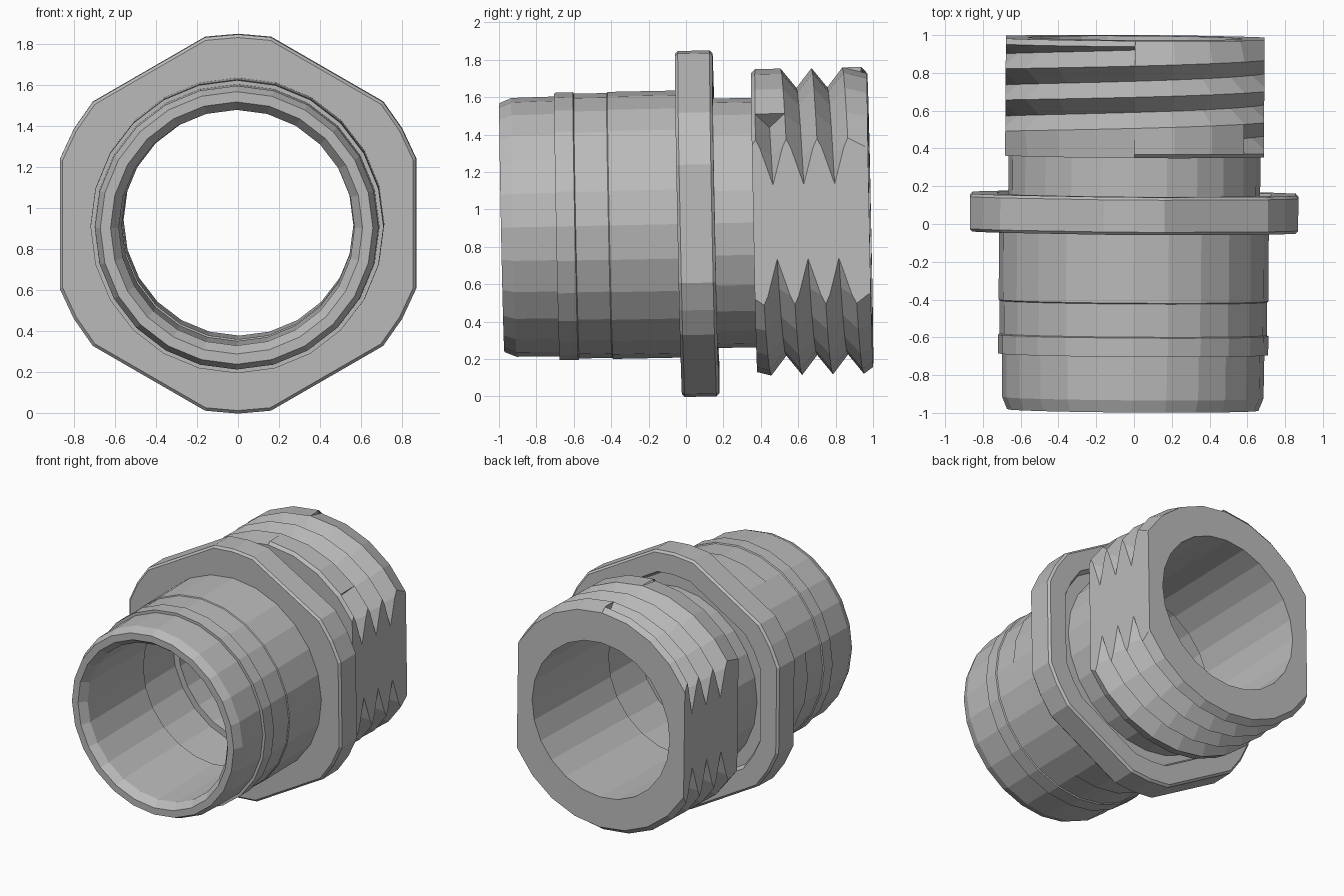
import bpy, bmesh, math
from mathutils import Matrix

cube = bpy.data.objects.get("Cube")
if cube:
    bpy.data.objects.remove(cube, do_unlink=True)

grey = bpy.data.materials.new("mid_grey")
grey.use_nodes = True
colour = (0.5, 0.5, 0.5, 1)
grey.diffuse_color = colour
grey.node_tree.nodes["Principled BSDF"].inputs["Base Color"].default_value = colour

# The whole fitting lies along y and leans slightly
PLACE = (Matrix.Translation((0, 0, 0.922)) @ Matrix.Rotation(math.radians(-0.4), 4, 'Z')
         @ Matrix.Rotation(math.radians(1.15), 4, 'X'))
SIDES = 24
BORE = 0.565


def skin(columns, closed=True):
    """Join closed (radius, y) profiles set at angles measured from the top."""
    bm = bmesh.new()
    rings = []
    for angle, profile in columns:
        a = math.radians(angle)
        rings.append([bm.verts.new((r * math.sin(a), y, r * math.cos(a))) for r, y in profile])
    pairs = list(zip(rings, rings[1:]))
    if closed:
        pairs.append((rings[-1], rings[0]))
    for p, q in pairs:
        for j in range(len(p)):
            k = (j + 1) % len(p)
            bm.faces.new((p[j], p[k], q[k], q[j]))
    return bm, rings


def finish(bm, name):
    bmesh.ops.remove_doubles(bm, verts=bm.verts[:], dist=0.0005)
    bmesh.ops.recalc_face_normals(bm, faces=bm.faces[:])
    bm.transform(PLACE)
    mesh = bpy.data.meshes.new(name)
    bm.to_mesh(mesh)
    bm.free()
    mesh.materials.append(grey)
    obj = bpy.data.objects.new(name, mesh)
    bpy.context.collection.objects.link(obj)
    return obj


# Sleeve and neck: outside, then back along the recessed bore
sleeve = [(0.615, -0.985), (0.665, -0.985), (0.692, -0.92), (0.695, -0.69),
          (0.715, -0.69), (0.716, -0.59), (0.708, -0.585), (0.708, -0.41),
          (0.714, -0.405), (0.714, 0.05), (0.667, 0.05), (0.667, 0.365),
          (BORE, 0.365), (BORE, 0.1), (0.61, 0.1), (0.61, -0.3),
          (BORE, -0.3), (BORE + 0.01, -0.93)]
bm, _ = skin([(360 * i / SIDES, sleeve) for i in range(SIDES)])
finish(bm, "sleeve_and_neck")

# Hexagonal collar with trimmed corners and a shallow dish behind
R = 0.925
collar = [(0.65, -0.04), (R - 0.015, -0.04), (R, -0.025), (R, 0.145),
          (R - 0.015, 0.16), (0.77, 0.16), (0.75, 0.115), (0.65, 0.115)]
bm, _ = skin([(60 * k + d, collar) for k in range(6) for d in (-10, 0, 10)])
finish(bm, "hex_collar")

# Threaded end: a helical V groove of three turns
START, END, PITCH = 0.365, 0.985, 0.165
CREST, ROOT = 0.82, 0.715
GROOVE_START = 45


def thread_profile(angle, first_turn_cut):
    rows = [(BORE, START), (CREST - 0.02, START)]
    for step in range(7):
        y = 0.44 + PITCH * (angle / 360 + (step - 1) / 2)
        y = min(max(y, START + 0.02), END - 0.03)
        cut = step % 2 == 1 and (step > 1 or first_turn_cut)
        rows.append((ROOT if cut else CREST, y))
    return rows + [(0.785, END), (BORE, END)]


columns = []
for i in range(SIDES + 1):
    angle = 360 * i / SIDES
    if angle <= GROOVE_START:
        columns.append((angle, thread_profile(angle, False)))
    if angle >= GROOVE_START:
        columns.append((angle, thread_profile(angle, True)))
bm, rings = skin(columns, closed=False)
bm.faces.new(rings[-1][6:9])  # wall where the groove stops
bmesh.ops.remove_doubles(bm, verts=bm.verts[:], dist=0.0005)

# Flats on both sides of the thread
for side in (-1, 1):
    cut = bmesh.ops.bisect_plane(bm, geom=bm.verts[:] + bm.edges[:] + bm.faces[:],
                                 plane_co=(side * 0.685, 0, 0), plane_no=(side, 0, 0),
                                 clear_outer=True)
    rim = [e for e in cut["geom_cut"] if isinstance(e, bmesh.types.BMEdge)]
    bmesh.ops.edgeloop_fill(bm, edges=rim)
finish(bm, "threaded_end")
